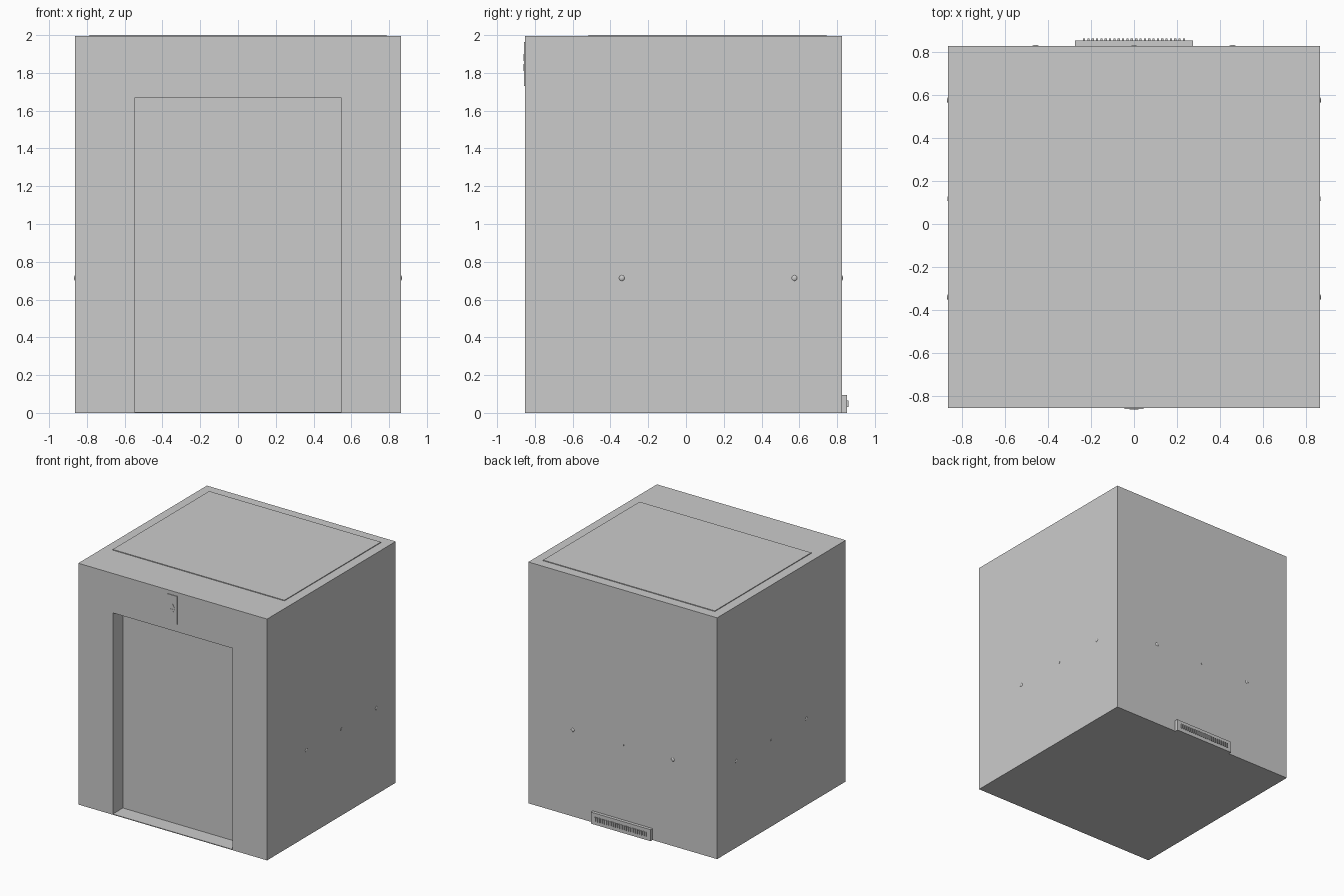
import bpy, bmesh, math
from mathutils import Matrix, Vector

if "Cube" in bpy.data.objects:
    bpy.data.objects.remove(bpy.data.objects["Cube"])

W, Y0, Y1, ROOF = 0.863, -0.853, 0.826, 1.994   # outer half width, front, back, roof height
T = 0.04                                        # wall thickness
DOOR_Y = -0.722                                 # recessed door face


def finish(name, bm):
    bmesh.ops.recalc_face_normals(bm, faces=bm.faces)
    me = bpy.data.meshes.new(name)
    bm.to_mesh(me)
    bm.free()
    ob = bpy.data.objects.new(name, me)
    bpy.context.collection.objects.link(ob)
    return ob


def add_box(bm, x0, x1, y0, y1, z0, z1):
    m = Matrix.Translation(((x0 + x1) / 2, (y0 + y1) / 2, (z0 + z1) / 2))
    m = m @ Matrix.Diagonal((x1 - x0, y1 - y0, z1 - z0, 1))
    bmesh.ops.create_cube(bm, size=1, matrix=m)


def box(name, *dims):
    bm = bmesh.new()
    add_box(bm, *dims)
    return finish(name, bm)


def add_prism(bm, pts, y0, y1):
    # extrude an x-z outline along y
    face = bm.faces.new([bm.verts.new((x, y0, z)) for x, z in pts])
    ext = bmesh.ops.extrude_face_region(bm, geom=[face])
    verts = [v for v in ext["geom"] if isinstance(v, bmesh.types.BMVert)]
    bmesh.ops.translate(bm, verts=verts, vec=(0, y1 - y0, 0))


# cabin shell
box("floor", -W, W, Y0, Y1, 0, 0.006)
box("roof", -W, W, Y0, Y1, ROOF - T, ROOF)
box("back_wall", -W + T, W - T, Y1 - T, Y1, 0.006, ROOF - T)
for side, s in (("left", -1), ("right", 1)):
    a, b = sorted((s * W, s * (W - T)))
    box(side + "_wall", a, b, Y0, Y1, 0.006, ROOF - T)

# front wall with doorway
D, H = 0.547, 1.668
E, TOP = W - T, ROOF - T
bm = bmesh.new()
add_prism(bm, [(-E, 0.006), (-D, 0.006), (-D, H), (D, H), (D, 0.006),
               (E, 0.006), (E, TOP), (-E, TOP)], Y0, DOOR_Y)
finish("front_wall", bm)

# closed sliding doors
box("left_door", -D - 0.04, 0, DOOR_Y, DOOR_Y + 0.03, 0.006, H + 0.03)
box("right_door", 0, D + 0.04, DOOR_Y, DOOR_Y + 0.03, 0.006, H + 0.03)

# ceiling panel showing slightly above the roof
box("ceiling_panel", -0.785, 0.785, -0.515, 0.745, ROOF - T - 0.01, 2.0)

# floor indicator above the door
box("indicator_plate", -0.045, 0.043, Y0 - 0.005, Y0, 1.73, 1.963)
bm = bmesh.new()
for s in (-1, 1):
    z = 1.855 + s * 0.008
    add_prism(bm, [(-0.02, z), (0.02, z), (0, z + s * 0.036)], Y0 - 0.007, Y0 - 0.005)
finish("indicator_arrows", bm)

# vent at the foot of the back wall
box("vent_housing", -0.273, 0.273, Y1 - T - 0.026, 0.852, 0.0, 0.095)
bm = bmesh.new()
N = 24
for i in range(N):
    x = -0.232 + 0.464 * i / (N - 1)
    add_box(bm, x - 0.005, x + 0.005, 0.85, 0.86, 0.03, 0.066)
finish("vent_slats", bm)


def tube(bm, path, radius, sides=16):
    # round tube through points lying in one horizontal plane
    rings = []
    for i, p in enumerate(path):
        d = (path[min(i + 1, len(path) - 1)] - path[max(i - 1, 0)]).normalized()
        n = Vector((-d.y, d.x, 0))
        rings.append([bm.verts.new(p + radius * (math.cos(t) * n + math.sin(t) * Vector((0, 0, 1))))
                      for t in (2 * math.pi * k / sides for k in range(sides))])
    for a, b in zip(rings, rings[1:]):
        for k in range(sides):
            j = (k + 1) % sides
            bm.faces.new((a[k], a[j], b[j], b[k]))
    bm.faces.new(rings[0])
    bm.faces.new(rings[-1])


def handrail(name, half, place):
    # rail along local x; the wall's outer face is local y = 0
    bm = bmesh.new()
    r, off, bend = 0.016, -0.12, 0.05
    right = [Vector((half - bend + bend * math.sin(t), off + bend * (1 - math.cos(t)), 0))
             for t in (math.pi / 2 * k / 6 for k in range(7))]
    right.append(Vector((half, -0.005, 0)))
    left = [Vector((-p.x, p.y, 0)) for p in reversed(right)]
    tube(bm, left + right, r)
    # rounded ends poke through the wall
    for s in (-1, 1):
        m = Matrix.Translation((s * half, -0.003, 0)) @ Matrix.Diagonal((1, 0.5, 1, 1))
        bmesh.ops.create_uvsphere(bm, u_segments=16, v_segments=8, radius=r, matrix=m)
    # centre post
    tube(bm, [Vector((0, off, 0)), Vector((0, 0.003, 0))], 0.011)
    bmesh.ops.transform(bm, matrix=place, verts=bm.verts)
    ob = finish(name, bm)
    bpy.ops.object.select_all(action='DESELECT')
    bpy.context.view_layer.objects.active = ob
    ob.select_set(True)
    bpy.ops.object.shade_smooth_by_angle(angle=math.radians(40))


# handrails on three walls
RZ = 0.714
handrail("back_handrail", 0.457, Matrix.Translation((0, Y1, RZ)))
handrail("right_handrail", 0.457,
         Matrix.Translation((W, 0.117, RZ)) @ Matrix.Rotation(-math.pi / 2, 4, 'Z'))
handrail("left_handrail", 0.457,
         Matrix.Translation((-W, 0.117, RZ)) @ Matrix.Rotation(math.pi / 2, 4, 'Z'))
